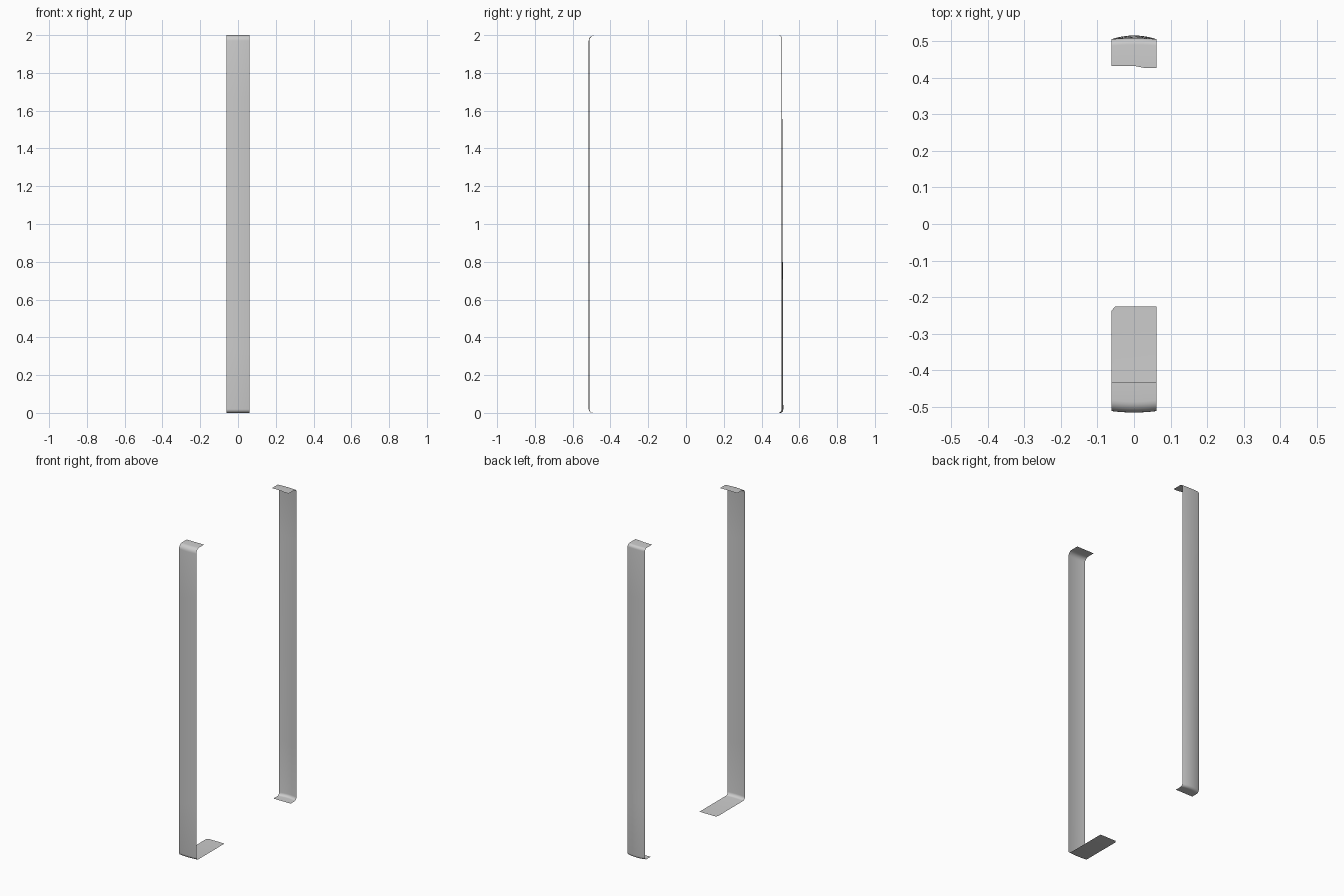
import bpy, bmesh, math

if "Cube" in bpy.data.objects:
    bpy.data.objects.remove(bpy.data.objects["Cube"])

HALF_W = 0.0615
COLS = 12


def corner(cy, cz, r, a0, a1, n=6):
    """Points on a bend of radius r, angles in degrees."""
    return [(cy + r * math.cos(math.radians(a0 + (a1 - a0) * i / n)),
             cz + r * math.sin(math.radians(a0 + (a1 - a0) * i / n))) for i in range(n + 1)]


def profile(wall, top_end, bottom_end, r_top, r_bot):
    """Bracket outline for the +y side: top lip, bend, wall, bend, bottom lip."""
    pts = [(top_end, 2.0)]
    pts += corner(wall - r_top, 2.0 - r_top, r_top, 90, 0)
    pts += [(wall, z) for z in (1.67, 1.33, 1.0, 0.67, 0.35)]
    pts += corner(wall - r_bot, r_bot, r_bot, 0, -90)
    return pts + [(bottom_end, 0.0)]


def strip(name, pts, side, bow, lip_skew=0.0, corner_cut=0.0):
    """Sweep the outline across x as a thin sheet, bowed outward in the middle."""
    bm = bmesh.new()
    xs = [HALF_W * (-1 + 2 * i / COLS) for i in range(COLS + 1)]
    last = len(pts) - 1
    rows = []
    for k, (y, z) in enumerate(pts):
        row = []
        for x in xs:
            t = x / HALF_W
            yy = y
            if 0 < k < last:
                yy += bow(z) * (1 - t * t)
            if k == 0:
                yy -= lip_skew * max(0, min(1, t * 2))
            if k == last and t < -0.99:
                yy += corner_cut
            row.append(bm.verts.new((x, side * yy, z)))
        rows.append(row)
    for a, b in zip(rows, rows[1:]):
        for i in range(COLS):
            f = (a[i], b[i], b[i + 1], a[i + 1])
            bm.faces.new(f if side < 0 else f[::-1])
    me = bpy.data.meshes.new(name)
    bm.to_mesh(me)
    bm.free()
    ob = bpy.data.objects.new(name, me)
    bpy.context.collection.objects.link(ob)
    bpy.context.view_layer.objects.active = ob
    ob.select_set(True)
    bpy.ops.object.shade_smooth_by_angle(angle=math.radians(35))
    ob.select_set(False)


# Front strip with the long foot
strip("front_strip", profile(0.511, 0.433, 0.225, 0.03, 0.02), -1,
      lambda z: 0.004, corner_cut=0.012)

# Back strip with short lips, bowing more toward the bottom
strip("back_strip", profile(0.505, 0.432, 0.447, 0.018, 0.018), 1,
      lambda z: 0.003 + 0.007 * (1 - z / 2), lip_skew=0.006)
